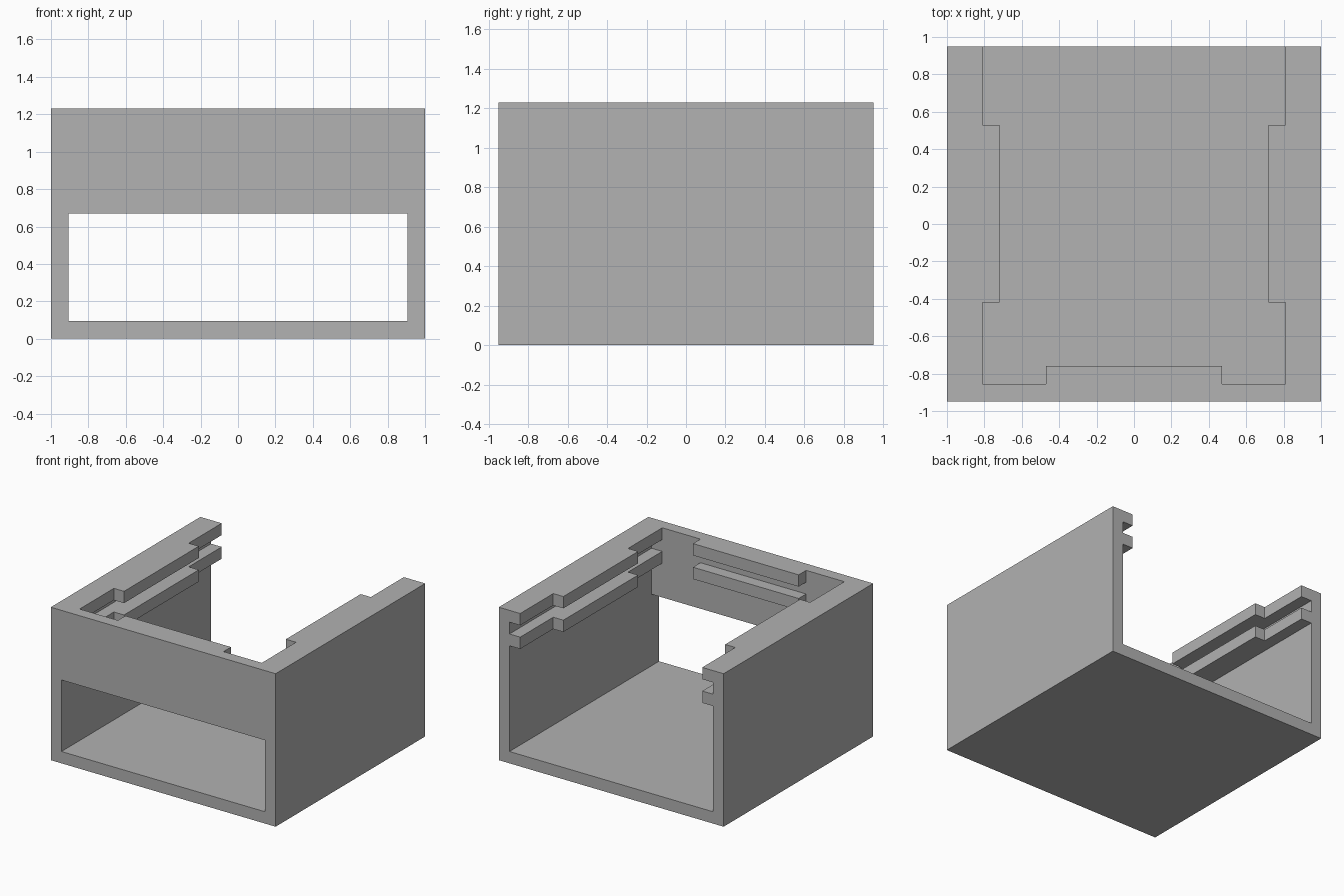
import bpy
import bmesh

if "Cube" in bpy.data.objects:
    bpy.data.objects.remove(bpy.data.objects["Cube"], do_unlink=True)

WALL = 0.095                       # wall, floor, rail and slot thickness
HALF_X, HALF_Y, HEIGHT = 1.0, 0.95, 1.23
INNER_X, FRONT_Y = HALF_X - WALL, -HALF_Y + WALL
BEYOND = HALF_Y + 0.2              # cutters run out past the open back

grey = bpy.data.materials.new("plain grey")
grey.use_nodes = True
grey.diffuse_color = (0.445, 0.445, 0.445, 1)
grey.node_tree.nodes["Principled BSDF"].inputs["Base Color"].default_value = grey.diffuse_color


def prism(name, outline, z0, z1):
    """Extrude a plan outline from z0 up to z1."""
    bm = bmesh.new()
    base = bm.faces.new([bm.verts.new((x, y, z0)) for x, y in outline])
    top = bmesh.ops.extrude_face_region(bm, geom=[base])["geom"]
    verts = [v for v in top if isinstance(v, bmesh.types.BMVert)]
    bmesh.ops.translate(bm, verts=verts, vec=(0, 0, z1 - z0))
    bmesh.ops.recalc_face_normals(bm, faces=bm.faces)
    mesh = bpy.data.meshes.new(name)
    bm.to_mesh(mesh)
    bm.free()
    mesh.materials.append(grey)
    obj = bpy.data.objects.new(name, mesh)
    bpy.context.collection.objects.link(obj)
    return obj


def rect(x, y0, y1):
    return [(-x, y0), (x, y0), (x, y1), (-x, y1)]


def carve(body, cutter):
    cutter.hide_render = True
    mod = body.modifiers.new("cut", 'BOOLEAN')
    mod.operation, mod.solver, mod.object = 'DIFFERENCE', 'EXACT', cutter
    bpy.context.view_layer.objects.active = body
    bpy.ops.object.modifier_apply(modifier=mod.name)
    bpy.data.objects.remove(cutter, do_unlink=True)


# Solid block that becomes the open-backed case
case = prism("case_with_rails", rect(HALF_X, -HALF_Y, HALF_Y), 0, HEIGHT)

# Stepped opening between the rails, mirrored from its right half
half = [(0.47, -0.76), (0.47, FRONT_Y), (0.81, FRONT_Y), (0.81, -0.42),
        (0.72, -0.42), (0.72, 0.53), (0.81, 0.53), (0.81, BEYOND)]
opening = half + [(-x, y) for x, y in reversed(half)]
carve(case, prism("opening_cutter", opening, 0.5, HEIGHT + 0.2))

# Main chamber below the rails, and the slot between the two rails
rail_base = HEIGHT - 3 * WALL
for name, z0, z1 in (("chamber_cutter", WALL, rail_base),
                     ("slot_cutter", rail_base + WALL, HEIGHT - WALL)):
    carve(case, prism(name, rect(INNER_X, FRONT_Y, BEYOND), z0, z1))

# Wide window through the front wall
carve(case, prism("window_cutter", rect(INNER_X, -BEYOND, 0), WALL, 0.67))
